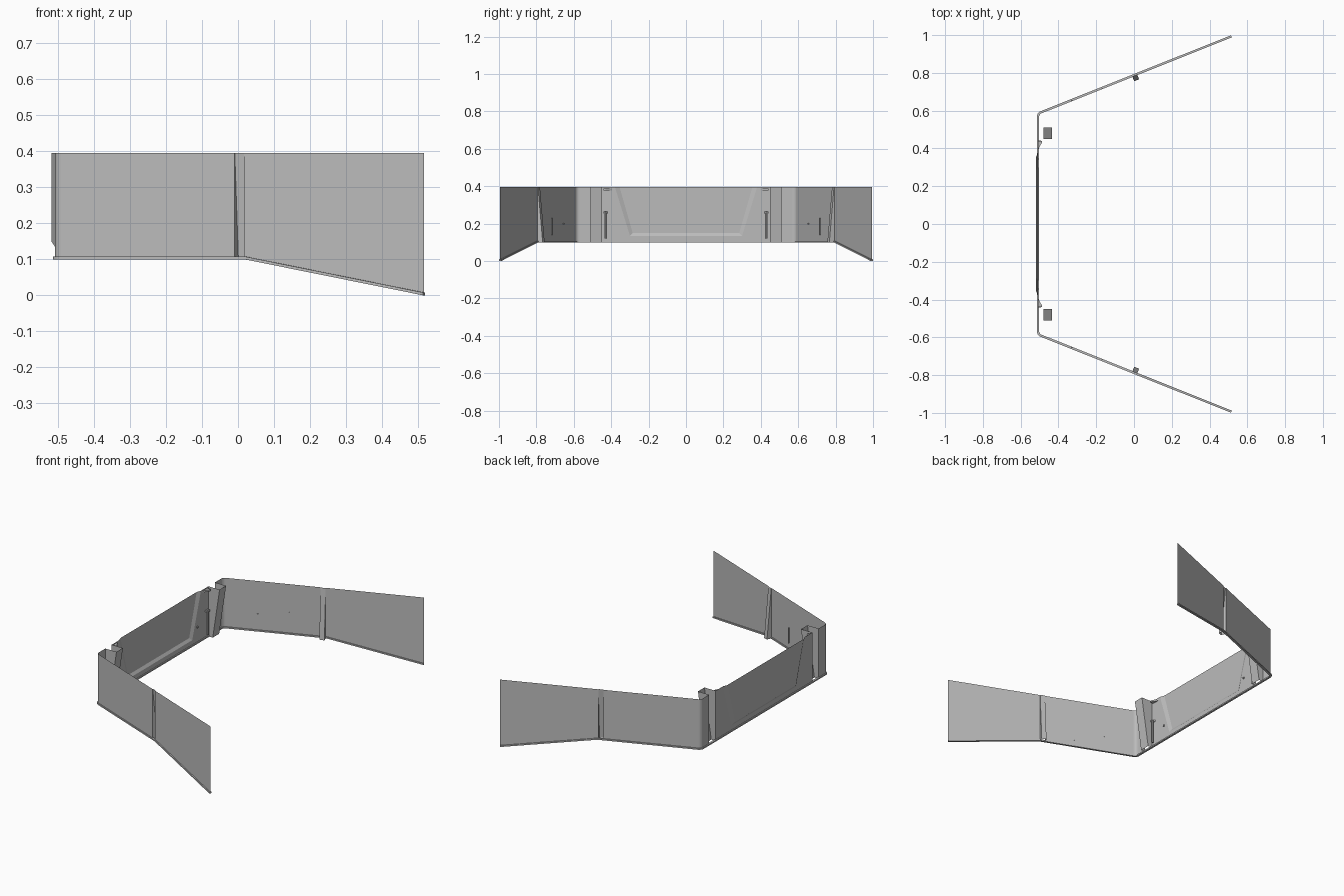
import bpy, bmesh, math
from mathutils import Vector

if "Cube" in bpy.data.objects:
    bpy.data.objects.remove(bpy.data.objects["Cube"])

TOP, BASE = 0.395, 0.10
A = Vector((-0.508, 0.585))          # corner of the back and side wall
E = Vector((0.516, 0.9935))          # free end of the side wall
U = (E - A).normalized()             # along the side wall
N = Vector((U.y, -U.x))              # towards the inside

mat = bpy.data.materials.new("plain grey")
mat.diffuse_color = (0.5, 0.5, 0.5, 1)
mat.use_nodes = True
mat.node_tree.nodes["Principled BSDF"].inputs["Base Color"].default_value = mat.diffuse_color


def make(name, faces):
    """Object from lists of points, mirrored left to right."""
    bm = bmesh.new()
    for f in faces:
        bm.faces.new([bm.verts.new(p) for p in f])
    bmesh.ops.remove_doubles(bm, verts=bm.verts, dist=1e-5)
    bmesh.ops.recalc_face_normals(bm, faces=bm.faces)
    me = bpy.data.meshes.new(name)
    bm.to_mesh(me)
    bm.free()
    me.materials.append(mat)
    ob = bpy.data.objects.new(name, me)
    bpy.context.collection.objects.link(ob)
    m = ob.modifiers.new("mirror", 'MIRROR')
    m.use_axis = (False, True, False)
    m.merge_threshold = 1e-4
    return ob


def side(x, depth=0.0):
    """Point on the side wall at a given x, moved inwards by depth."""
    return A + U * ((x - A.x) / U.x) + N * depth


def floor(x):
    """Lower edge: level, then sloping down to the free end."""
    return BASE if x < 0.02 else BASE * (E.x - x) / (E.x - 0.02)


def sheet(pairs):
    """Upright sheet through (bottom, top) plan points."""
    out = []
    for (b0, t0), (b1, t1) in zip(pairs, pairs[1:]):
        out.append([(b0[0], b0[1], floor(b0[0])), (b1[0], b1[1], floor(b1[0])),
                    (t1[0], t1[1], TOP), (t0[0], t0[1], TOP)])
    return out


def prism(poly, z0, z1):
    n = len(poly)
    fs = [[(x, y, z) for x, y in poly] for z in (z0, z1)]
    for i in range(n):
        a, b = poly[i], poly[(i + 1) % n]
        fs.append([(*a, z0), (*b, z0), (*b, z1), (*a, z1)])
    return fs


# rounded corner: quadratic curve between back wall and side wall
p0, p2 = Vector((A.x, A.y - 0.018)), A + U * 0.018
corner = [p0 * (1 - t) ** 2 + A * 2 * t * (1 - t) + p2 * t * t
          for t in [i / 5 for i in range(6)]]

# side wall
same = lambda p: (p, p)
make("side_wall", sheet(
    [same((A.x, 0.51))] + [same(p) for p in corner] + [same(side(-0.010))]))
make("side_wing", sheet([same(side(0.016)), same(side(0.02)), same(E)]))

# leaning channel post in the side wall, deeper at the bottom
make("side_channel", sheet([same(side(-0.010)),
                            (side(-0.010, 0.03), side(-0.010, 0.003)),
                            (side(0.016, 0.03), side(0.016, 0.003)),
                            same(side(0.016))]))

# leaning channel post in the back wall, deeper at the top
make("back_channel", sheet([same((A.x, 0.45)),
                            ((-0.48, 0.45), (-0.435, 0.45)),
                            ((-0.48, 0.51), (-0.435, 0.51)),
                            same((A.x, 0.51))]))

# back panel with a recessed trapezoid
xo, xi = A.x, -0.518
P = lambda x, y, z: (x, y, z)
make("back_panel", [
    [P(xo, 0, BASE), P(xo, .45, BASE), P(xo, .30, .135), P(xo, 0, .135)],
    [P(xo, .45, BASE), P(xo, .45, TOP), P(xo, .38, TOP), P(xo, .30, .135)],
    [P(xo, 0, .135), P(xo, .30, .135), P(xi, .285, .15), P(xi, 0, .15)],
    [P(xo, .30, .135), P(xo, .38, TOP), P(xi, .355, TOP), P(xi, .285, .15)],
    [P(xi, 0, .15), P(xi, .285, .15), P(xi, .355, TOP), P(xi, 0, TOP)]])

# bottom rail following the wall
path = [Vector((A.x, 0))] + corner + [side(0.02), E]
H, W = 0.008, 0.006
rings = []
for i, p in enumerate(path):
    d = (path[min(i + 1, len(path) - 1)] - path[max(i - 1, 0)]).normalized()
    if i == 0:
        d = Vector((0, 1))
    if i >= len(path) - 2:
        d = U
    n = Vector((d.y, -d.x))
    z = floor(p.x)
    a, b = p - n * W, p + n * W
    rings.append([(a.x, a.y, z), (b.x, b.y, z), (b.x, b.y, z + H), (a.x, a.y, z + H)])
rail = [[r[j], r[(j + 1) % 4], s[(j + 1) % 4], s[j]]
        for r, s in zip(rings, rings[1:]) for j in range(4)]
make("bottom_rail", rail + [rings[-1]])

# latch rod, its bracket and top hook beside the back panel
rod = [(-0.497 + 0.005 * math.cos(k * math.pi / 4), 0.431 + 0.005 * math.sin(k * math.pi / 4))
       for k in range(8)]
make("latch_rod", prism(rod, 0.12, 0.26))
make("latch_bracket", prism([(xo, .42), (-0.492, .436), (-0.492, .442), (xo, .442)], 0.255, 0.265))
make("latch_hook", prism([(xo, .395), (-0.488, .43), (-0.488, .44), (xo, .44)], 0.378, 0.388))


# small fin and studs on the inner faces
def wall_block(name, x, half, z0, z1, depth):
    c = side(x)
    make(name, prism([tuple(c + U * (s * half) + N * d) for s, d in
                      ((-1, 0.0005), (1, 0.0005), (1, depth), (-1, depth))], z0, z1))


wall_block("wall_fin", -0.17, 0.002, 0.14, 0.23, 0.006)
wall_block("wall_stud", -0.33, 0.004, 0.195, 0.203, 0.004)
make("panel_stud", prism([(xo, .341), (xo + .005, .341), (xo + .005, .349), (xo, .349)], 0.19, 0.20))
